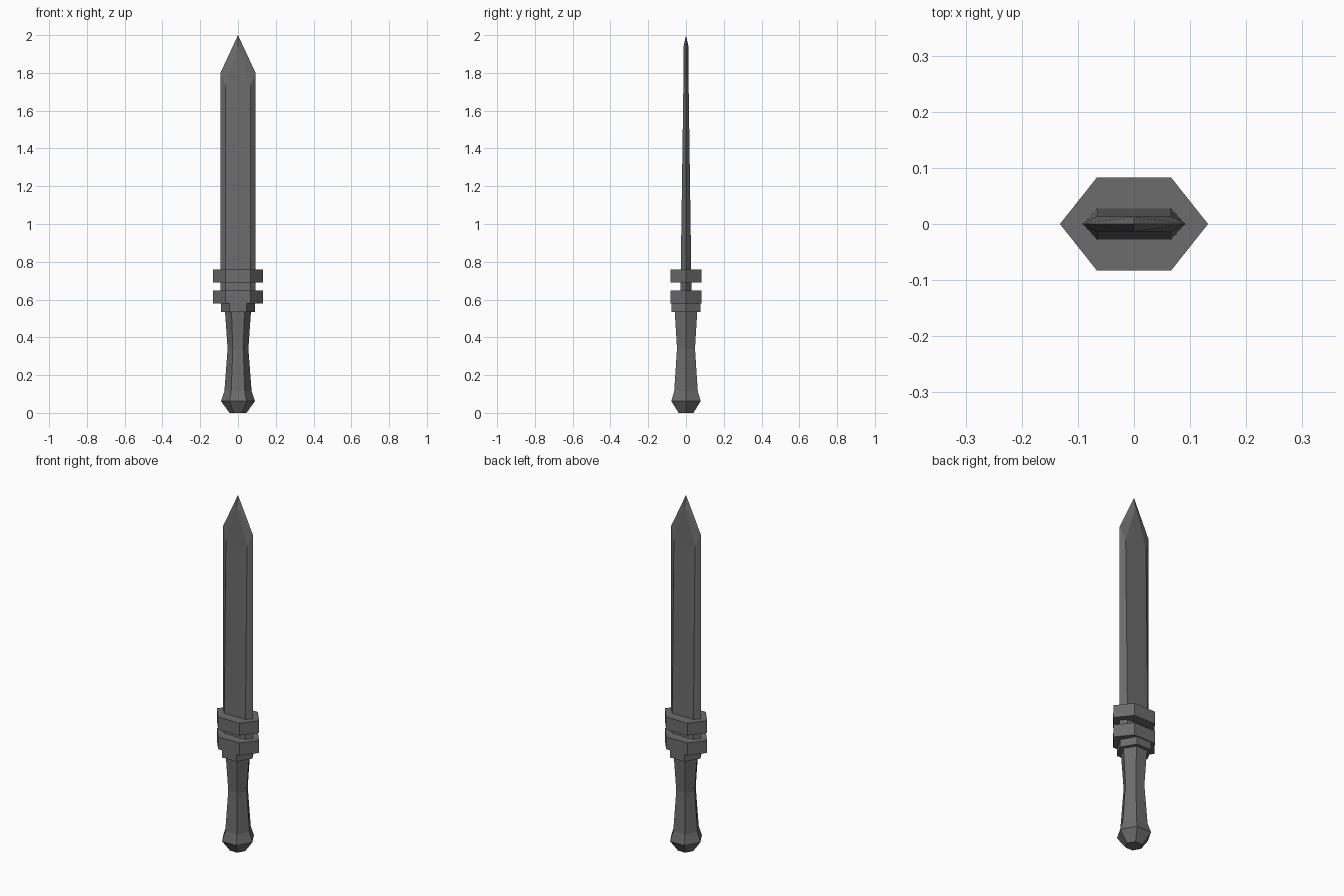
import bpy
import bmesh
from math import cos, sin, pi

if "Cube" in bpy.data.objects:
    bpy.data.objects.remove(bpy.data.objects["Cube"])

COLOUR = (0.15, 0.15, 0.15, 1)
metal = bpy.data.materials.new("dark grey")
metal.use_nodes = True
metal.diffuse_color = COLOUR
bsdf = next(n for n in metal.node_tree.nodes if n.type == 'BSDF_PRINCIPLED')
bsdf.inputs["Base Color"].default_value = COLOUR


def finish(name, bm):
    bmesh.ops.recalc_face_normals(bm, faces=bm.faces)
    mesh = bpy.data.meshes.new(name)
    bm.to_mesh(mesh)
    bm.free()
    mesh.materials.append(metal)
    obj = bpy.data.objects.new(name, mesh)
    bpy.context.collection.objects.link(obj)
    return obj


def hex_loft(name, sections):
    """Six-sided solid through (z, radius, half depth) sections."""
    bm = bmesh.new()
    rings = []
    for z, r, depth in sections:
        rings.append([bm.verts.new((r * cos(k * pi / 3),
                                    depth * sin(k * pi / 3) / sin(pi / 3), z))
                      for k in range(6)])
    for a, b in zip(rings, rings[1:]):
        for k in range(6):
            n = (k + 1) % 6
            bm.faces.new((a[k], a[n], b[n], b[k]))
    bm.faces.new(rings[0])
    bm.faces.new(rings[-1])
    return finish(name, bm)


def regular(profile):
    return [(z, r, r * sin(pi / 3)) for z, r in profile]


# Grip with flared pommel, then the collar under the guard
hex_loft("grip", regular([(0, 0.045), (0.062, 0.09), (0.115, 0.072),
                          (0.34, 0.055), (0.54, 0.069)]))
hex_loft("collar", regular([(0.535, 0.09), (0.58, 0.09)]))

# Two guard plates
for name, z in (("lower_guard", 0.578), ("upper_guard", 0.69)):
    hex_loft(name, [(z, 0.132, 0.083), (z + 0.07, 0.132, 0.083)])

# Blade: bevelled edges, tapering flats and a pointed tip
bm = bmesh.new()
BASE = 0.6
tip = bm.verts.new((0, 0, 2))
edges = {s: (bm.verts.new((s * 0.093, 0, BASE)), bm.verts.new((s * 0.093, 0, 1.8)))
         for s in (-1, 1)}
roots = []
for side in (-1, 1):
    flat = {s: (bm.verts.new((s * 0.066, side * 0.03, BASE)),
                bm.verts.new((s * 0.066, side * 0.014, 1.73))) for s in (-1, 1)}
    peak = bm.verts.new((0, side * 0.013, 1.94))
    bm.faces.new((flat[-1][0], flat[1][0], flat[1][1], flat[-1][1]))
    bm.faces.new((flat[-1][1], flat[1][1], peak))
    for s in (-1, 1):
        bm.faces.new((edges[s][0], flat[s][0], flat[s][1], edges[s][1]))
        bm.faces.new((edges[s][1], flat[s][1], peak))
        bm.faces.new((edges[s][1], peak, tip))
    roots.append((flat[-1][0], flat[1][0]))
bm.faces.new((edges[-1][0], roots[0][0], roots[0][1],
              edges[1][0], roots[1][1], roots[1][0]))
finish("blade", bm)
